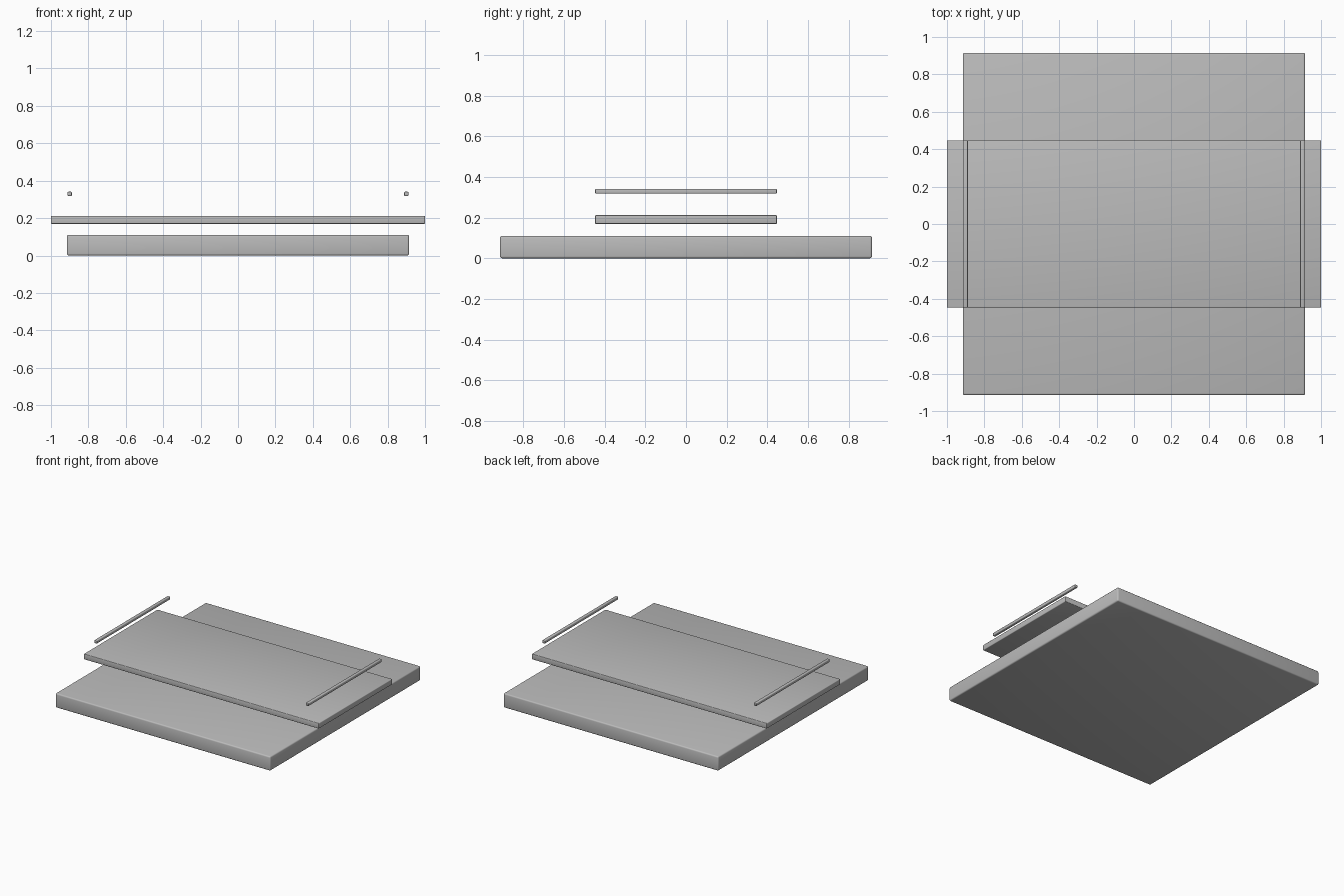
import bpy

if "Cube" in bpy.data.objects:
    bpy.data.objects.remove(bpy.data.objects["Cube"], do_unlink=True)

grey = bpy.data.materials.new("plain grey")
grey.use_nodes = True
colour = (0.5, 0.5, 0.5, 1)
grey.diffuse_color = colour
grey.node_tree.nodes["Principled BSDF"].inputs["Base Color"].default_value = colour


def rounded_box(name, size, x, bottom, radius):
    """Box with softly rounded edges, resting at the given height."""
    bpy.ops.mesh.primitive_cube_add(size=1, location=(x, 0, bottom + size[2] / 2))
    box = bpy.context.object
    box.name = name
    box.scale = size
    bpy.ops.object.transform_apply(location=False, rotation=False, scale=True)
    box.data.materials.append(grey)
    bevel = box.modifiers.new("rounded edges", 'BEVEL')
    bevel.width = radius
    bevel.segments = 3
    bpy.ops.object.modifier_apply(modifier=bevel.name)
    bpy.ops.object.shade_smooth_by_angle()
    return box


# Square base and the wide plate floating above it
rounded_box("base_slab", (1.83, 1.83, 0.11), 0, 0, 0.01)
rounded_box("upper_plate", (2, 0.894, 0.043), 0, 0.169, 0.005)

# A thin rail over each end of the plate
for side, x in (("left", 0.9), ("right", -0.9)):
    rounded_box(side + "_rail", (0.023, 0.894, 0.023), x, 0.318, 0.005)
